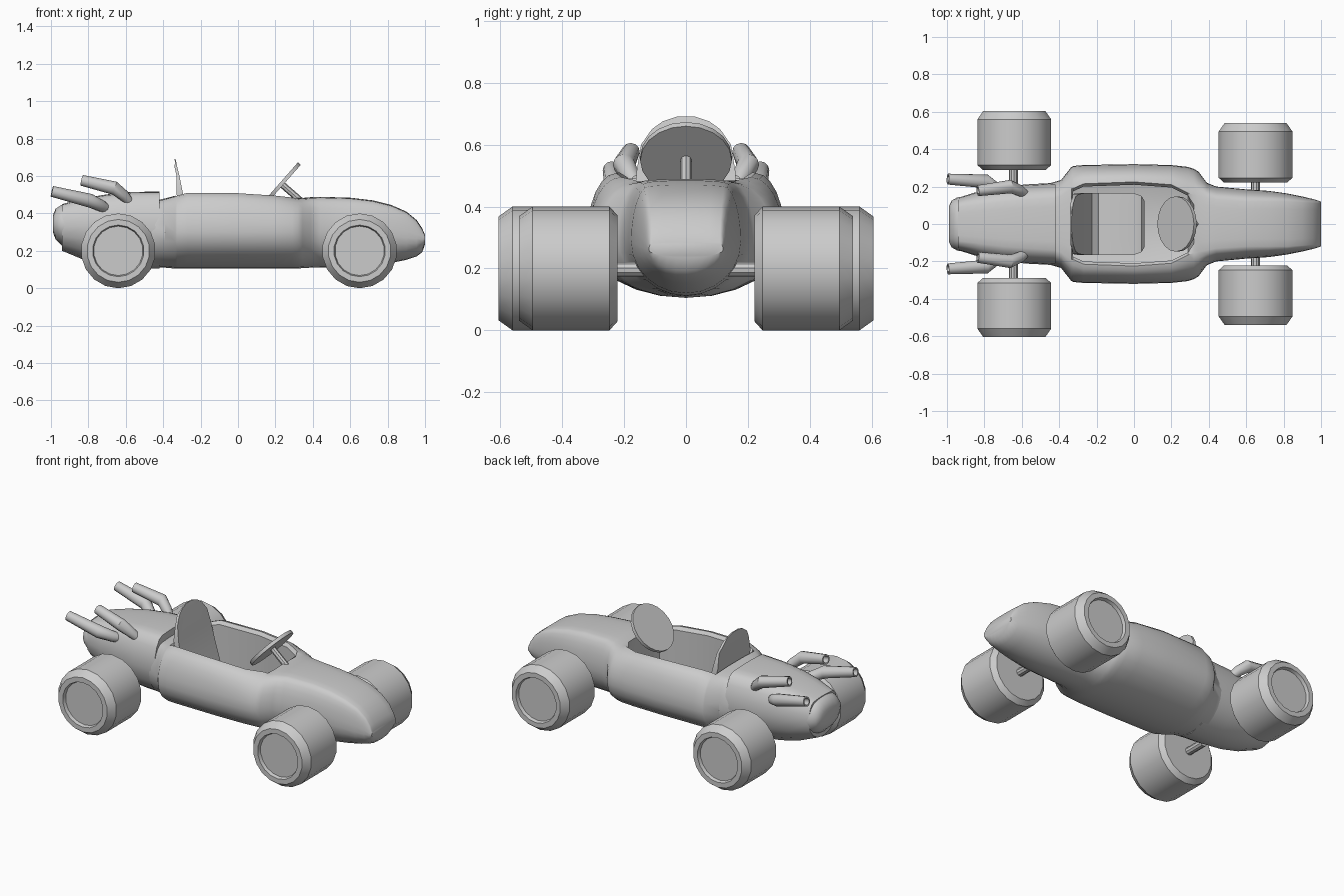
import bpy, bmesh, math
from mathutils import Vector


def finish(bm, name, angle=35):
    bmesh.ops.recalc_face_normals(bm, faces=bm.faces)
    me = bpy.data.meshes.new(name)
    bm.to_mesh(me)
    bm.free()
    ob = bpy.data.objects.new(name, me)
    bpy.context.collection.objects.link(ob)
    me.shade_smooth()
    me.set_sharp_from_angle(angle=math.radians(angle))
    return ob


def skin(name, rings, caps=True, wrap=False, angle=35):
    """Bridge closed rings of points into a surface."""
    bm = bmesh.new()
    vs = [[bm.verts.new(p) for p in r] for r in rings]
    pairs = list(zip(vs, vs[1:])) + ([(vs[-1], vs[0])] if wrap else [])
    for a, b in pairs:
        for i in range(len(a)):
            j = (i + 1) % len(a)
            bm.faces.new((a[i], a[j], b[j], b[i]))
    if caps and not wrap:
        bm.faces.new(vs[0])
        bm.faces.new(vs[-1])
    return finish(bm, name, angle)


def section(x, w, zb, zm, zt, t, opened=False, n=6):
    """Rounded belly, shoulders up to half width t, then a deck or an open tub."""
    half = [(w * math.sin(a), zm - (zm - zb) * math.cos(a))
            for a in (math.pi / 2 * i / n for i in range(n + 1))]
    half += [(t + (w - t) * math.cos(a), zm + (zt - zm) * math.sin(a))
             for a in (math.pi / 2 * i / n for i in range(1, n + 1))]
    if opened:
        half += [(t - 0.015, zt - 0.02), (t - 0.01, 0.19), (0, 0.14)]
    else:
        half += [(t * 0.67, zt + 0.003), (t * 0.33, zt + 0.005), (0, zt + 0.005)]
    ring = half + [(-y, z) for y, z in half[-2:0:-1]]
    return [(x, y, z) for y, z in ring]


def tube(name, pts, radii, sides=12, hollow=0.0):
    """Round pipe along points, optionally with a recessed open end."""
    pts = [Vector(p) for p in pts]
    radii = list(radii)
    dirs = [(pts[min(i + 1, len(pts) - 1)] - pts[max(i - 1, 0)]).normalized()
            for i in range(len(pts))]
    if hollow:
        d, end, r = dirs[-1], pts[-1], radii[-1]
        pts += [end, end - d * hollow]
        dirs += [d, d]
        radii += [r * 0.7, r * 0.65]
    rings = []
    for p, d, r in zip(pts, dirs, radii):
        u = d.orthogonal() if abs(d.y) > 0.9 else d.cross(Vector((0, 1, 0)))
        u.normalize()
        v = d.cross(u)
        rings.append([p + r * (math.cos(a) * u + math.sin(a) * v)
                      for a in (math.tau * k / sides for k in range(sides))])
    return skin(name, rings)


# Main body: x, half width, bottom, widest height, top, deck half width, open tub
body = [
    (-0.46, 0.215, 0.11, 0.30, 0.46, 0.13), (-0.39, 0.235, 0.11, 0.30, 0.475, 0.15),
    (-0.335, 0.305, 0.105, 0.30, 0.49, 0.19), (-0.325, 0.31, 0.105, 0.30, 0.495, 0.19, True),
    (-0.27, 0.315, 0.105, 0.30, 0.51, 0.215, True), (0.00, 0.32, 0.105, 0.30, 0.508, 0.225, True),
    (0.20, 0.315, 0.105, 0.30, 0.495, 0.21, True), (0.29, 0.305, 0.105, 0.30, 0.485, 0.165, True),
    (0.32, 0.295, 0.105, 0.30, 0.48, 0.155), (0.345, 0.28, 0.108, 0.30, 0.478, 0.15),
    (0.39, 0.22, 0.11, 0.30, 0.482, 0.14), (0.44, 0.20, 0.11, 0.30, 0.484, 0.13),
    (0.60, 0.185, 0.112, 0.29, 0.479, 0.12), (0.72, 0.177, 0.12, 0.285, 0.465, 0.12),
    (0.82, 0.163, 0.135, 0.28, 0.44, 0.12), (0.90, 0.147, 0.152, 0.27, 0.405, 0.115),
    (0.955, 0.134, 0.17, 0.265, 0.36, 0.112), (0.985, 0.125, 0.193, 0.262, 0.315, 0.11),
    (1.00, 0.12, 0.235, 0.26, 0.28, 0.11)]
skin("body_shell", [section(*s) for s in body])

# Engine cover and the domed oval at its end
tail = [(-0.42, 0.22, 0.105, 0.32, 0.512, 0.14), (-0.57, 0.212, 0.11, 0.32, 0.51, 0.13),
        (-0.70, 0.20, 0.122, 0.33, 0.497, 0.12), (-0.82, 0.178, 0.15, 0.33, 0.477, 0.105),
        (-0.94, 0.14, 0.20, 0.33, 0.445, 0.09)]
skin("engine_cover", [section(*s, n=4) for s in tail])
dome = [(-0.89, 0.15, 0.22, 0.33, 0.445, 0.06), (-0.945, 0.142, 0.23, 0.335, 0.44, 0.06),
        (-0.975, 0.125, 0.26, 0.34, 0.42, 0.05), (-0.99, 0.095, 0.30, 0.345, 0.385, 0.04)]
skin("tail_dome", [section(*s, n=4) for s in dome])

# Seat: one bent panel with a rounded headrest and cushion front
path = [(0.055, 0.205, 0.125), (0.04, 0.225, 0.15), (0.0, 0.235, 0.165), (-0.19, 0.225, 0.165),
        (-0.225, 0.25, 0.165), (-0.265, 0.38, 0.165), (-0.295, 0.51, 0.16), (-0.313, 0.60, 0.145),
        (-0.325, 0.65, 0.11), (-0.33, 0.675, 0.075), (-0.334, 0.69, 0.03)]
rings = []
for i, (x, z, w) in enumerate(path):
    if i < 4:
        off = Vector((0, 0, -0.04 if i > 1 else -0.015))
    else:
        off = Vector((-0.035 if i < 7 else -0.015 if i < 9 else -0.006, 0, -0.03 if i < 5 else 0))
    front = [Vector((x, y * w, z)) for y in (-1, -0.5, 0, 0.5, 1)]
    rings.append(front + [p + off for p in reversed(front)])
skin("seat", rings)

# Steering wheel disc and column
c, n = Vector((0.23, 0, 0.555)), Vector((-0.75, 0, 0.66)).normalized()
tube("steering_wheel", [c - n * 0.01, c + n * 0.01], [0.148, 0.148], 20)
tube("steering_column", [(0.235, 0, 0.555), (0.35, 0, 0.455)], [0.018, 0.018], 8)


# Wheels: lathe a tyre profile with a recessed hub on the outer face
def wheel(name, x, inner, outer, side):
    prof = [(0.14, inner), (0.172, inner), (0.20, inner + 0.025), (0.20, outer - 0.045),
            (0.168, outer), (0.138, outer), (0.132, outer - 0.02)]
    sides = 18
    rings = [[(x + r * math.sin(math.tau * k / sides), side * y,
               0.2 + r * math.cos(math.tau * k / sides)) for k in range(sides)]
             for r, y in prof]
    skin(name, rings, angle=30)


for side, label in ((1, "left"), (-1, "right")):
    wheel("rear_wheel_" + label, -0.64, 0.29, 0.605, side)
    wheel("front_wheel_" + label, 0.65, 0.222, 0.54, side)
    # Axle stubs
    for end, x, y0 in (("rear", -0.645, 0.16), ("front", 0.65, 0.12)):
        tube(f"{end}_axle_{label}", [(x, side * y0, 0.197), (x, side * 0.31, 0.197)],
             [0.024, 0.024], 10)
    # Bent exhaust pipes with hollow tips
    tube("lower_exhaust_" + label,
         [(-0.685, side * 0.135, 0.415), (-0.73, side * 0.185, 0.44),
          (-0.79, side * 0.228, 0.468), (-0.995, side * 0.24, 0.518)],
         [0.022, 0.031, 0.037, 0.029], hollow=0.06)
    tube("upper_exhaust_" + label,
         [(-0.57, side * 0.15, 0.45), (-0.61, side * 0.178, 0.495),
          (-0.66, side * 0.20, 0.535), (-0.835, side * 0.178, 0.577)],
         [0.021, 0.03, 0.036, 0.029], hollow=0.06)
